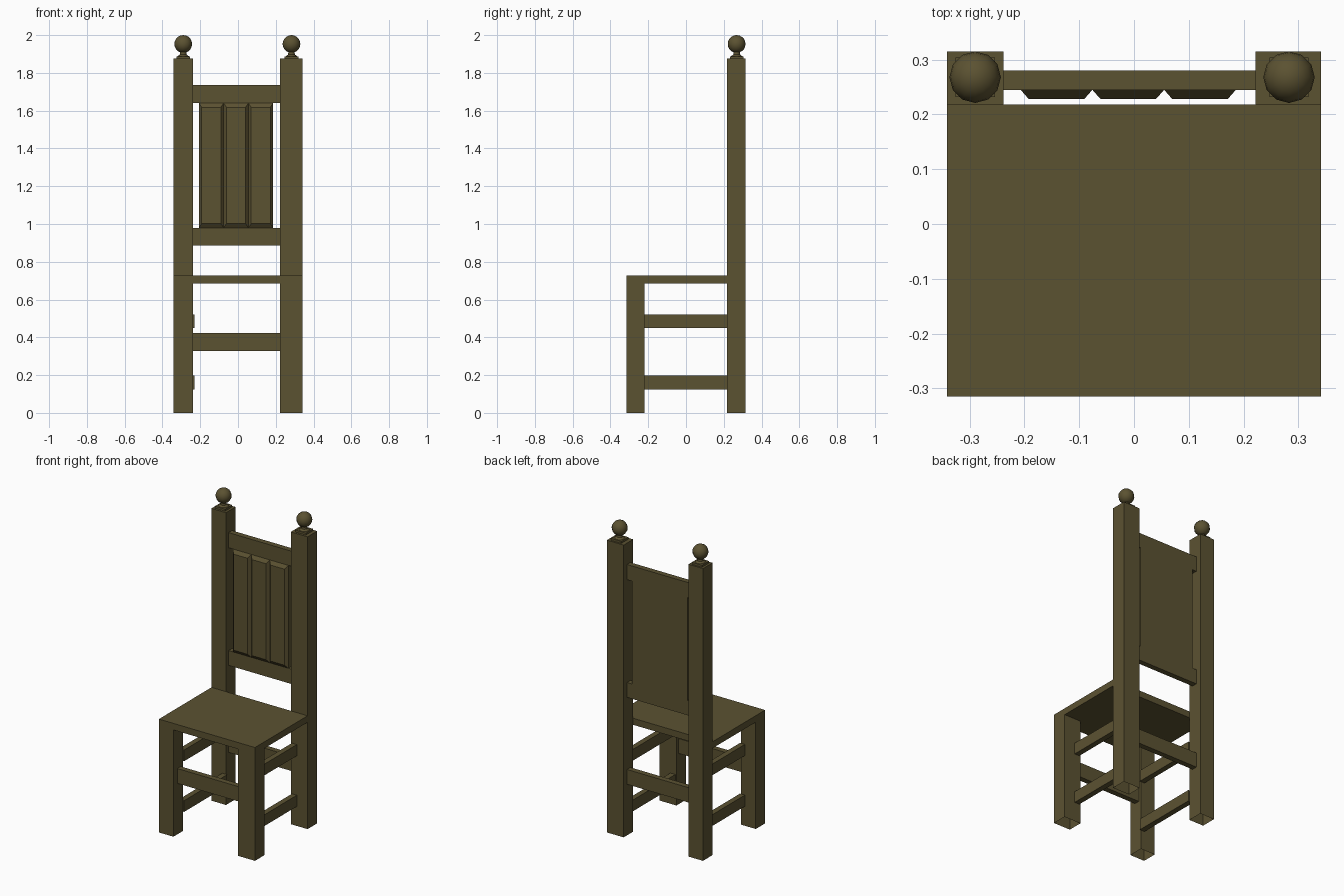
import bpy, bmesh, math

default = bpy.data.objects.get("Cube")
if default:
    bpy.data.objects.remove(default, do_unlink=True)

# One dark wood colour for the whole chair
wood = bpy.data.materials.new("dark olive wood")
wood.use_nodes = True
colour = (0.105, 0.084, 0.031, 1)
wood.diffuse_color = colour
wood.node_tree.nodes["Principled BSDF"].inputs["Base Color"].default_value = colour


def finish(name, bm, smooth=False):
    bmesh.ops.recalc_face_normals(bm, faces=bm.faces[:])
    mesh = bpy.data.meshes.new(name)
    bm.to_mesh(mesh)
    bm.free()
    mesh.materials.append(wood)
    obj = bpy.data.objects.new(name, mesh)
    bpy.context.collection.objects.link(obj)
    if smooth:
        bpy.ops.object.select_all(action='DESELECT')
        obj.select_set(True)
        bpy.context.view_layer.objects.active = obj
        bpy.ops.object.shade_smooth_by_angle(angle=math.radians(40))
    return obj


def box(name, x, y, z, open_bottom=False, front_bevel=(0, 0)):
    """Box from (low, high) ranges; front_bevel shrinks the -y face in x and z."""
    bm = bmesh.new()
    bmesh.ops.create_cube(bm, size=1)
    for v in bm.verts:
        sx, sy, sz = (1 if c > 0 else -1 for c in v.co)
        v.co = [r[s > 0] for r, s in zip((x, y, z), (sx, sy, sz))]
        if sy < 0:
            v.co.x -= sx * front_bevel[0]
            v.co.z -= sz * front_bevel[1]
    if open_bottom:
        low = [f for f in bm.faces if all(abs(v.co.z - z[0]) < 1e-5 for v in f.verts)]
        bmesh.ops.delete(bm, geom=low, context='FACES')
    return finish(name, bm)


def finial(name, cx, cy):
    """Square plinth, turned neck and ball."""
    box(name + "_plinth", (cx - .036, cx + .036), (cy - .036, cy + .036), (1.875, 1.888))
    bm = bmesh.new()
    profile = [(.030, 1.888), (.018, 1.897), (.016, 1.915)]
    rings = [[bm.verts.new((cx + r * math.cos(a), cy + r * math.sin(a), z))
              for a in (math.tau * i / 12 for i in range(12))] for r, z in profile]
    for a, b in zip(rings, rings[1:]):
        for i in range(12):
            j = (i + 1) % 12
            bm.faces.new((a[i], a[j], b[j], b[i]))
    finish(name + "_neck", bm, True)
    bm = bmesh.new()
    bmesh.ops.create_uvsphere(bm, u_segments=12, v_segments=10, radius=.047)
    bmesh.ops.translate(bm, verts=bm.verts[:], vec=(cx, cy, 1.953))
    finish(name + "_ball", bm, True)


# Posts, legs, side stretchers and finials
sides = {"right": (-.341, -.238), "left": (.222, .341)}
stretcher_x = {"right": (-.264, -.229), "left": (.23, .265)}
ball_x = {"right": -.29, "left": .283}
for side, x in sides.items():
    box(side + "_back_post", x, (.218, .315), (0, 1.875), True)
    box(side + "_front_leg", x, (-.315, -.22), (0, .685), True)
    for level, z in (("lower", (.125, .197)), ("upper", (.45, .522))):
        box(f"{side}_{level}_stretcher", stretcher_x[side], (-.22, .218), z)
    finial(side + "_finial", ball_x[side], .268)

# Seat
box("seat", (-.341, .341), (-.315, .218), (.685, .727))

# Cross members between the posts
span = (-.238, .222)
back = (.245, .28)
box("front_stretcher", span, (-.275, -.24), (.327, .422))
box("back_stretcher", span, back, (.327, .422))
box("lower_back_rail", span, back, (.885, .98))
box("top_back_rail", span, back, (1.64, 1.737))

# Back panel with three raised, bevelled fields
left, right = -.207, .186
box("back_panel", (left, right), back, (.98, 1.64))
width = (right - left) / 3
for i in range(3):
    x0 = left + i * width
    box(f"raised_field_{i + 1}", (x0, x0 + width), (.228, .245), (.98, 1.64),
        front_bevel=(.015, .022))
